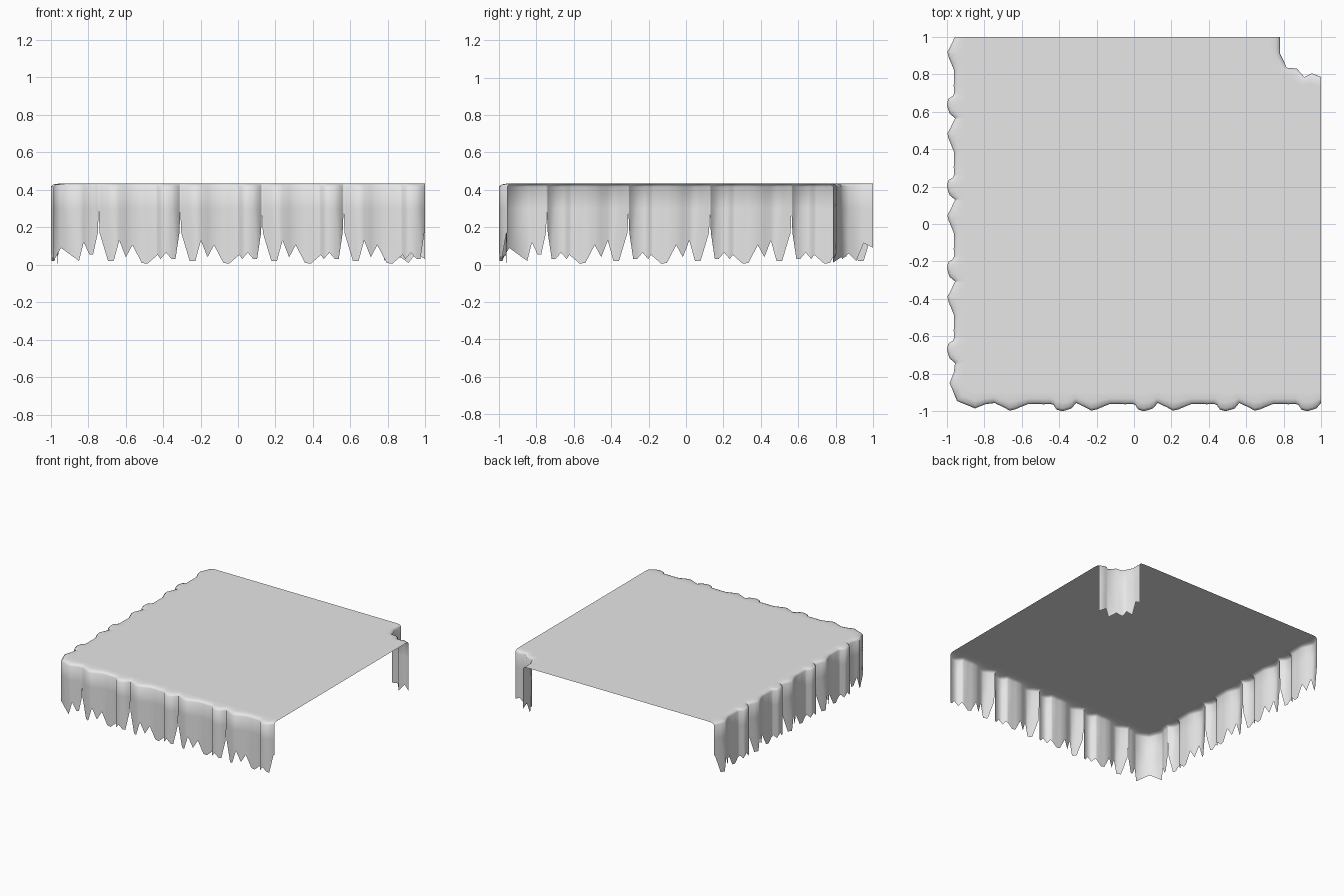
import bpy, bmesh, math
from mathutils import Vector

if "Cube" in bpy.data.objects:
    bpy.data.objects.remove(bpy.data.objects["Cube"])

TOP, EDGE, PERIOD, ROLL = 0.435, 0.955, 0.436, 0.05

grey = bpy.data.materials.new("plain grey")
grey.use_nodes = True
colour = (0.8, 0.8, 0.8, 1)
grey.diffuse_color = colour
grey.node_tree.nodes["Principled BSDF"].inputs["Base Color"].default_value = colour

# One repeat of the ragged hem: distance along, outward bulge, hem height
REPEAT = [(0, 0, .29), (.005, .004, .17), (.05, .025, .02), (.08, .042, .02),
          (.11, .035, .13), (.145, .02, .04), (.18, .006, .105), (.23, .006, .01),
          (.26, .008, .005), (.3, .006, .04), (.315, .012, .053), (.33, .036, .03),
          (.36, .045, .065), (.39, .037, .03), (.41, .03, .03), (.431, .005, .17)]
# Half of the outer corner: distance past the last repeat, bulge, hem height
CORNER = [(0, 0, .29), (.005, .002, .17), (.03, .005, .055), (.05, .008, .055),
          (.08, .02, .12), (.105, .03, .02), (.15, .028, .09)]
# Inner corner piece: x, y, hem height
NOTCH = [(1, .785, .03), (.95, .805, .06), (.91, .785, .01), (.87, .83, .04),
         (.815, .835, .03), (.8, .87, .06), (.78, .91, .02), (.78, .95, .115), (.78, 1, .09)]


def finish(bm, name):
    mesh = bpy.data.meshes.new(name)
    bm.to_mesh(mesh)
    bm.free()
    obj = bpy.data.objects.new(name, mesh)
    bpy.context.collection.objects.link(obj)
    mesh.materials.append(grey)
    for poly in mesh.polygons:
        poly.use_smooth = True


def hanging(name, stations):
    """Sheet that rolls over from the top and drops to a ragged hem."""
    bm = bmesh.new()
    columns = []
    for inner, lip, hem in stations:
        rings = [(0, TOP), (.5, TOP - .001), (.85, TOP - .006), (1, TOP - .018), (1, .3), (1, hem)]
        columns.append([bm.verts.new((*inner.lerp(lip, t), z)) for t, z in rings])
    for a, b in zip(columns, columns[1:]):
        for i in range(len(a) - 1):
            bm.faces.new((a[i], a[i + 1], b[i + 1], b[i]))
    finish(bm, name)


def station(point, normal, bulge, hem):
    return point - normal * ROLL, point + normal * bulge, hem


# Front fringe; the side fringe is its mirror across the diagonal, run the other way
along = 4 * PERIOD
start = 1 - along


def side(distance):
    return Vector((-EDGE, 1 - distance)), Vector((-1, 0))


def front(distance):
    return Vector((start + distance, -EDGE)), Vector((0, -1))


def edge_run(place):
    return [station(*place(k * PERIOD + u), w, z) for k in range(4) for u, w, z in REPEAT]


def corner_half(place, sign, base):
    """Straight hem that bends round the outer corner."""
    result = []
    radius = .1
    centre = Vector((-EDGE + radius, -EDGE + radius))
    straight = start - centre.x
    for u, w, z in CORNER:
        if u <= straight:
            point, normal = place(base + sign * u)
        else:
            turn = min(1, (u - straight) / (CORNER[-1][0] - straight)) * math.pi / 4
            angle = math.pi + turn if sign > 0 else 1.5 * math.pi - turn
            normal = Vector((math.cos(angle), math.sin(angle)))
            point = centre + normal * radius
        result.append(station(point, normal, w, z))
    return result


first = corner_half(side, 1, along)
second = corner_half(front, -1, 0)[::-1]
fringe = edge_run(side) + first + second[1:-1] + edge_run(front)
end = station(Vector((1, -EDGE)), Vector((0, -1)), 0, .17)
fringe[0] = (fringe[0][0], fringe[0][1], .17)
fringe.append(end)
hanging("outer_fringe", fringe)

# Short fringe lining the cut-out at the back corner
notch = []
for i, (x, y, z) in enumerate(NOTCH):
    angle = math.pi / 2 * (1 - i / (len(NOTCH) - 1))
    notch.append(station(Vector((x, y)), Vector((math.cos(angle), math.sin(angle))), 0, z))
hanging("inner_corner_fringe", notch)

# Flat top bounded by the rolled edges
bm = bmesh.new()
bm.faces.new([bm.verts.new((*s[0], TOP)) for s in fringe + notch])
finish(bm, "flat_top")
